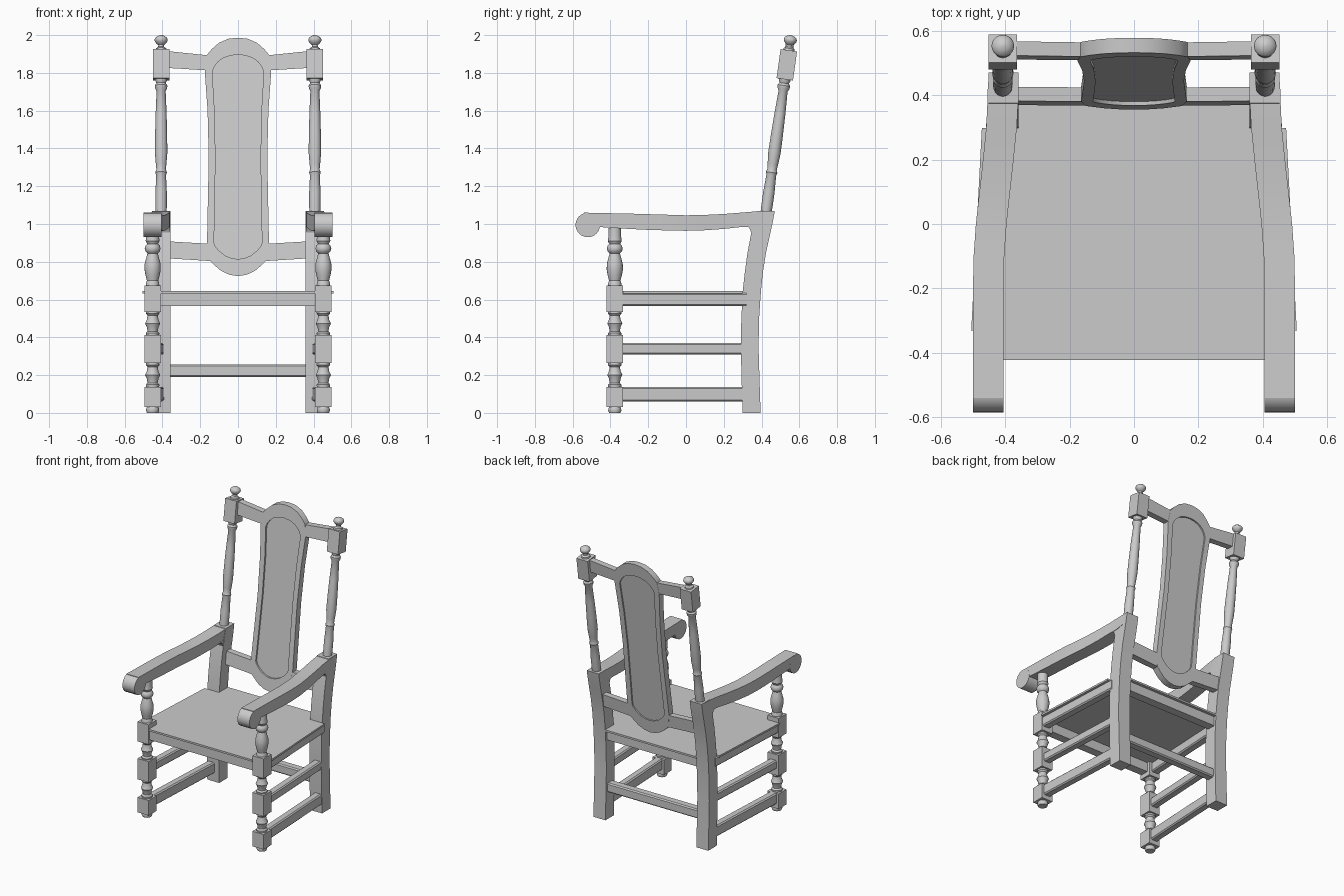
import bpy, bmesh, math

if "Cube" in bpy.data.objects:
    bpy.data.objects.remove(bpy.data.objects["Cube"])

def loft(name, loops, cyclic=False, loc=(0, 0, 0), tilt=0, angle=35):
    """Skin a row of equal-length closed loops; cap the ends unless cyclic."""
    bm = bmesh.new()
    rows = [[bm.verts.new(p) for p in lp] for lp in loops]
    n = len(rows[0])
    pairs = list(zip(rows, rows[1:])) + ([(rows[-1], rows[0])] if cyclic else [])
    for a, b in pairs:
        for i in range(n):
            j = (i + 1) % n
            bm.faces.new((a[i], a[j], b[j], b[i]))
    if not cyclic:
        bm.faces.new(rows[0])
        bm.faces.new(rows[-1])
    bmesh.ops.recalc_face_normals(bm, faces=bm.faces)
    me = bpy.data.meshes.new(name)
    bm.to_mesh(me)
    bm.free()
    ob = bpy.data.objects.new(name, me)
    bpy.context.collection.objects.link(ob)
    ob.location = loc
    ob.rotation_euler[0] = tilt
    bpy.ops.object.select_all(action='DESELECT')
    ob.select_set(True)
    bpy.context.view_layer.objects.active = ob
    bpy.ops.object.shade_smooth_by_angle(angle=math.radians(angle))
    return ob

def rect(x0, x1, y0, y1, z):
    return [(x0, y0, z), (x1, y0, z), (x1, y1, z), (x0, y1, z)]

def box(name, x0, x1, y0, y1, z0, z1, **kw):
    return loft(name, [rect(x0, x1, y0, y1, z0), rect(x0, x1, y0, y1, z1)], **kw)

def lathe(name, profile, seg=20, **kw):
    ring = [2 * math.pi * i / seg for i in range(seg)]
    return loft(name, [[(r * math.cos(a), r * math.sin(a), z) for a in ring]
                       for z, r in profile], **kw)

def chamfered(w, h, c=0.008):
    q = [(w - c, h), (w, h - c)]
    q += [(u, -v) for u, v in reversed(q)]
    return q + [(-u, -v) for u, v in q]

def interp(pts, t):
    for (a, u), (b, v) in zip(pts, pts[1:]):
        if t <= b:
            return u + (v - u) * (t - a) / (b - a)
    return pts[-1][1]

LX, LY, H = 0.452, -0.377, 0.044      # front leg centre and block half-width
TILT = math.radians(-8)
ARM_X = [(-.6, .452), (-.2, .452), (-.1, .45), (0, .443), (.1, .432), (.2, .421), (.3, .411), (.4, .406), (.5, .405)]
ARM = [(-.54, 1.06, .99), (-.4, 1.057, .98), (-.3, 1.055, .974), (-.2, 1.052, .969), (-.1, 1.049, .966),
       (0, 1.046, .964), (.1, 1.048, .967), (.2, 1.053, .974), (.3, 1.061, .985), (.36, 1.066, .985), (.44, 1.069, 1.0)]
BACK_LEG = [(0, .30, .395), (.15, .295, .39), (.35, .29, .384), (.5, .293, .387), (.64, .30, .396),
            (.75, .312, .408), (.85, .326, .424), (.94, .343, .444), (1.0, .355, .457), (1.03, .362, .463), (1.07, .375, .47)]

for s, side in ((-1, "left"), (1, "right")):
    # turned front leg with square blocks
    for z0, z1 in ((.03, .137), (.265, .413), (.535, .675)):
        box(f"front_leg_block_{side}", s*LX - H, s*LX + H, LY - H, LY + H, z0, z1)
    lathe(f"front_foot_{side}", [(0, .03), (.012, .035), (.025, .033), (.035, .028)], loc=(s*LX, LY, 0))
    for z in (.137, .41):
        lathe(f"front_leg_turning_{side}",
              [(z - .005, .034), (z + .012, .036), (z + .022, .027), (z + .045, .031), (z + .064, .04),
               (z + .083, .031), (z + .106, .027), (z + .116, .036), (z + .132, .034)], loc=(s*LX, LY, 0))
    lathe(f"arm_support_{side}",
          [(.67, .036), (.69, .034), (.70, .03), (.73, .038), (.76, .043), (.79, .042), (.82, .034), (.845, .027),
           (.855, .038), (.87, .042), (.885, .038), (.895, .029), (.91, .037), (.93, .034), (.98, .034)],
          loc=(s*LX, LY, 0))
    # curved back leg
    loft(f"back_leg_{side}", [rect(s*.405 - .047, s*.405 + .047, y0, y1, z) for z, y0, y1 in BACK_LEG])
    # arm with scrolled hand
    rows = []
    for y, t, b in ARM:
        c = s * interp(ARM_X, y)
        rows.append([(c - .0475, y, b), (c + .0475, y, b), (c + .0475, y, t), (c - .0475, y, t)])
    loft(f"arm_{side}", rows)
    loft(f"arm_scroll_{side}", [[(s*.4525 + dx, -.52 + .065 * math.cos(a), .995 + .065 * math.sin(a))
         for a in [math.pi * i / 12 for i in range(24)]] for dx in (-.0475, .0475)])
    # bracket in the inner corner of arm and leg
    loft(f"arm_corner_{side}", [[(s*.407 + dx, y, z) for y, z in
         ((.315, .995), (.335, .98), (.345, .955), (.37, .95), (.37, 1.0))] for dx in (-.046, .046)])
    # side rail and two side stretchers
    for name, z, w, h, o in (("seat_rail", .601, .03, .035, .008), ("upper_stretcher", .34, .028, .031, 0),
                             ("lower_stretcher", .098, .028, .039, 0)):
        loft(f"{name}_{side}", [[(s * (x + o) + u, y, z + v) for u, v in chamfered(w, h)]
                                for x, y in ((.452, -.35), (.42, .32))])
    # tilted back post: turning, square block, finial
    base = dict(loc=(s*.407, .425, 1.07), tilt=TILT)
    lathe(f"back_post_{side}",
          [(-.03, .028), (.02, .03), (.1, .03), (.19, .026), (.205, .031), (.22, .025), (.25, .028), (.31, .033),
           (.4, .032), (.52, .029), (.64, .024), (.655, .032), (.67, .033), (.682, .025), (.70, .032), (.72, .032)],
          **base)
    box(f"post_block_{side}", -H, H, -H, H, .703, .858, **base)
    lathe(f"finial_{side}",
          [(.855, .03), (.868, .028), (.876, .016), (.886, .015), (.893, .024), (.905, .033), (.915, .035),
           (.925, .031), (.934, .018), (.939, .004)], **base)

# seat board notched round the legs
half = [(.407, -.422), (.407, -.33), (.505, -.33), (.472, .298), (.358, .298), (.358, .398)]
plan = half + [(-x, y) for x, y in reversed(half)]
loft("seat", [[(x, y, z) for x, y in plan] for z in (.632, .645)])
box("front_seat_rail", -.42, .42, -.413, -.353, .566, .633)
box("back_seat_rail", -.37, .37, .318, .378, .566, .633)
loft("back_stretcher", [[(x, .34 + u, .222 + v) for u, v in chamfered(.03, .033)] for x in (-.37, .37)])

# leaning back: 2D shapes placed on the tilted plane, d = depth from its front
def lean(pts, d):
    return [(x, .355 + .14 * (z - .725) + d, z) for x, z in pts]

def outline(right):
    return right + [(-x, z) for x, z in reversed(right) if x > 0]

outer = outline([(0, .724), (.045, .731), (.09, .752), (.125, .782), (.15, .806), (.164, .9), (.16, 1.1), (.155, 1.35),
                 (.161, 1.6), (.176, 1.81), (.166, 1.893), (.14, 1.925), (.1, 1.96), (.05, 1.981), (0, 1.986)])
inner = outline([(0, .814), (.035, .819), (.07, .834), (.1, .858), (.12, .882), (.127, .9), (.123, 1.1), (.119, 1.35),
                 (.124, 1.6), (.136, 1.805), (.127, 1.83), (.108, 1.856), (.08, 1.878), (.04, 1.892), (0, 1.896)])
loft("back_frame", [lean(outer, 0), lean(outer, .046), lean(inner, .046), lean(inner, 0)], cyclic=True)
loft("back_panel", [lean(inner, .012), lean(inner, .036)])
for s, side in ((-1, "left"), (1, "right")):
    for name, quad in (("crest_rail", [(.14, 1.812), (.37, 1.826), (.37, 1.915), (.16, 1.893)]),
                       ("lower_rail", [(.145, .804), (.37, .818), (.37, .908), (.15, .895)])):
        q = [(s * x, z) for x, z in quad]
        loft(f"{name}_{side}", [lean(q, .001), lean(q, .045)])
